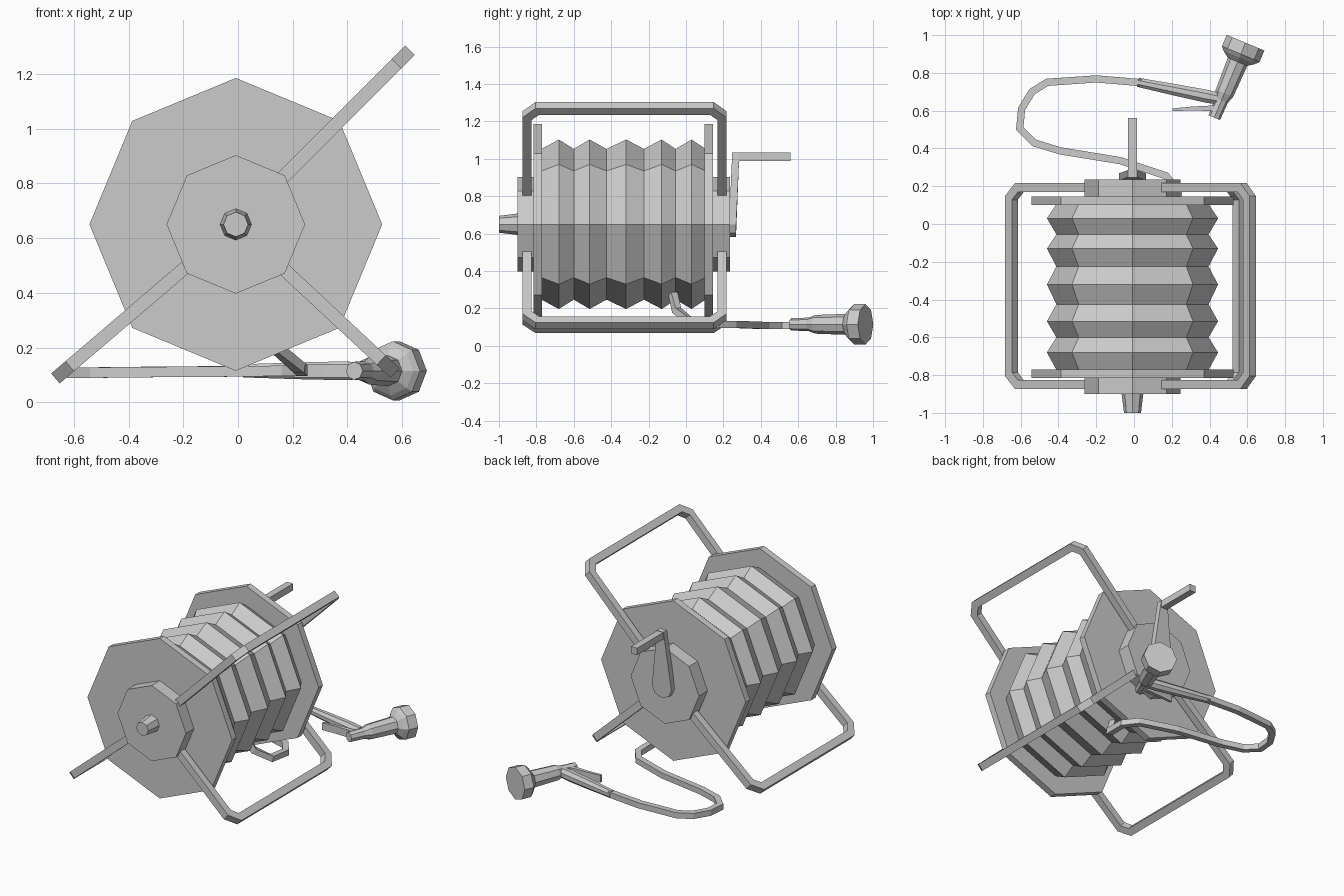
import bpy, math
from mathutils import Vector as V

if "Cube" in bpy.data.objects:
    bpy.data.objects.remove(bpy.data.objects["Cube"])

CX, CZ = -0.008, 0.65   # reel axis


def loft(name, rings):
    """Skin equal-sized rings of points and cap both ends."""
    n = len(rings[0])
    verts = [p for r in rings for p in r]
    faces = [(k*n+i, k*n+(i+1) % n, (k+1)*n+(i+1) % n, (k+1)*n+i)
             for k in range(len(rings)-1) for i in range(n)]
    faces += [tuple(range(n))[::-1], tuple(range(len(verts)-n, len(verts)))]
    me = bpy.data.meshes.new(name)
    me.from_pydata([tuple(v) for v in verts], [], faces)
    import bmesh
    bm = bmesh.new()
    bm.from_mesh(me)
    bmesh.ops.recalc_face_normals(bm, faces=bm.faces)
    bm.to_mesh(me)
    bm.free()
    ob = bpy.data.objects.new(name, me)
    bpy.context.collection.objects.link(ob)
    return ob


def lathe(name, origin, axis, profile, n=8, phase=0.0):
    """Revolve (distance, radius) pairs about an axis in the horizontal plane."""
    axis = V(axis).normalized()
    side = axis.cross(V((0, 0, 1)))
    return loft(name, [[V(origin) + axis*t
                        + side*r*math.sin(phase + 2*math.pi*i/n)
                        + V((0, 0, r*math.cos(phase + 2*math.pi*i/n)))
                        for i in range(n)] for t, r in profile])


def sweep(name, path, up, w):
    """Sweep a mitred square section along a path."""
    path, up, rings = [V(p) for p in path], V(up), []
    for i, p in enumerate(path):
        a = (p - path[max(i-1, 0)]).normalized()
        b = (path[min(i+1, len(path)-1)] - p).normalized()
        t = (a + b).normalized()
        mitre = 1 / max(0.6, max(a.dot(t), b.dot(t)))
        s = t.cross(up).normalized()
        u = s.cross(t).normalized()
        rings.append([p + s*x*mitre*w/2 + u*y*w/2
                      for x, y in ((-1, -1), (1, -1), (1, 1), (-1, 1))])
    return loft(name, rings)


axis_at = (CX, 0, CZ)
Y = (0, 1, 0)

# reel side discs, hubs and front inlet
lathe("front_disc", axis_at, Y, [(-0.815, 0.535), (-0.77, 0.535)])
lathe("back_disc", axis_at, Y, [(0.10, 0.535), (0.145, 0.535)])
lathe("front_hub", axis_at, Y, [(-0.90, 0.253), (-0.81, 0.253)])
lathe("back_hub", axis_at, Y, [(0.14, 0.253), (0.235, 0.253)])
lathe("water_inlet", axis_at, Y, [(-1.0, 0.045), (-0.895, 0.058)])

# wound hose: zigzag octagonal drum
ys = [-0.772, -0.68, -0.6, -0.515, -0.425, -0.32, -0.225, -0.13, -0.055, 0.03, 0.105]
lathe("wound_hose", axis_at, Y, [(y, 0.453 if i % 2 else 0.403) for i, y in enumerate(ys)])

# three U-shaped frame bars: handle and two feet
for name, deg, R in (("carry_handle", 45, 0.876), ("left_foot", 220.5, 0.843),
                     ("right_foot", -43, 0.772)):
    a = math.radians(deg)
    d = V((math.cos(a), 0, math.sin(a)))
    up = V((-math.sin(a), 0, math.cos(a)))
    c, y0, y1 = 0.055, -0.85, 0.193
    prof = [(0.2, y0), (R-c, y0), (R, y0+c), (R, y1-c), (R-c, y1), (0.2, y1)]
    sweep(name, [V(axis_at) + d*r + V((0, y, 0)) for r, y in prof], up, 0.048)

# crank: teardrop lever leaning back, plus grip rod
outline = [(-0.025, 1.035), (0.025, 1.035), (0.072, 0.65), (0.052, 0.603),
           (0, 0.583), (-0.052, 0.603), (-0.072, 0.65)]
loft("crank_lever", [[V((CX+x, y + 0.045*max(0, z-0.65), z)) for x, z in outline]
                     for y in (0.23, 0.268)])
sweep("crank_grip", [(CX, 0.25, 1.01), (CX, 0.56, 1.01)], (0, 0, 1), 0.046)

# loose hose leaving the drum and curling behind
sweep("loose_hose", [(0.11, -0.07, 0.28), (0.15, -0.05, 0.19), (0.225, 0.03, 0.125),
                     (0.235, 0.17, 0.115), (0.17, 0.255, 0.115), (-0.07, 0.335, 0.112),
                     (-0.39, 0.387, 0.11), (-0.53, 0.43, 0.108), (-0.605, 0.505, 0.108),
                     (-0.595, 0.61, 0.108), (-0.54, 0.70, 0.108), (-0.46, 0.75, 0.11),
                     (-0.2, 0.768, 0.112), (0.04, 0.748, 0.115)], (0, 0, 1), 0.038)

# spray gun: handle, barrel with flared head, trigger
Z = 0.115
lathe("gun_handle", (0.02, 0.75, Z), (0.42, -0.085, 0),
      [(0, 0.026), (0.2, 0.033), (0.37, 0.037), (0.43, 0.034)], phase=math.pi/8)
lathe("gun_barrel", (0.425, 0.563, Z), (0.385, 0.923, 0),
      [(0, 0.033), (0.1, 0.036), (0.14, 0.05), (0.32, 0.056), (0.345, 0.09),
       (0.365, 0.108), (0.43, 0.108)])
trig = [(0.205, 0.597), (0.205, 0.612), (0.31, 0.622), (0.43, 0.628),
        (0.43, 0.596), (0.31, 0.602)]
loft("gun_trigger", [[V((x, y, z)) for x, y in trig] for z in (Z-0.025, Z+0.025)])
